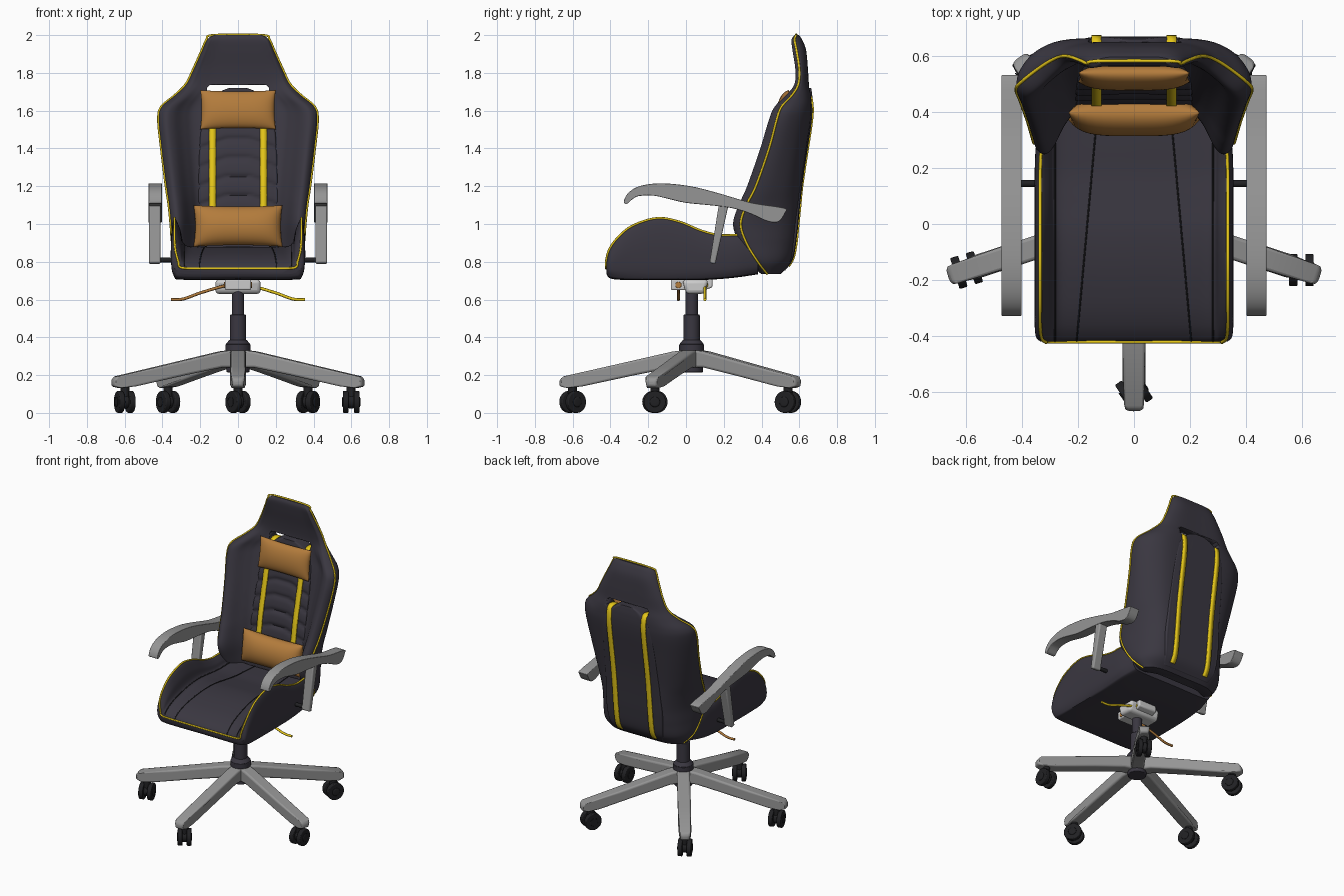
import bpy, bmesh, math
from mathutils import Vector, Matrix

if "Cube" in bpy.data.objects:
    bpy.data.objects.remove(bpy.data.objects["Cube"])

def material(name, rgb):
    m = bpy.data.materials.new(name)
    m.diffuse_color = (*rgb, 1)
    m.use_nodes = True
    m.node_tree.nodes["Principled BSDF"].inputs["Base Color"].default_value = m.diffuse_color
    return m

DARK = material("dark_fabric", (0.042, 0.038, 0.052))
BLACK = material("black_plastic", (0.015, 0.015, 0.017))
YELLOW = material("yellow_trim", (0.8, 0.58, 0.01))
BROWN = material("brown_leather", (0.45, 0.2, 0.045))
GREY = material("grey_metal", (0.3, 0.3, 0.3))

def finish(name, bm, mat, bevel=0, angle=40):
    bmesh.ops.recalc_face_normals(bm, faces=bm.faces)
    me = bpy.data.meshes.new(name)
    bm.to_mesh(me)
    bm.free()
    ob = bpy.data.objects.new(name, me)
    bpy.context.collection.objects.link(ob)
    if mat:
        me.materials.append(mat)
    if bevel:
        b = ob.modifiers.new("bevel", 'BEVEL')
        b.width, b.segments, b.limit_method = bevel, 3, 'ANGLE'
    bpy.ops.object.select_all(action='DESELECT')
    ob.select_set(True)
    bpy.context.view_layer.objects.active = ob
    bpy.ops.object.shade_smooth_by_angle(angle=math.radians(angle))
    return ob

def spline(pts, n=6, closed=False):
    """Catmull-Rom through the points."""
    pts = [Vector(p) for p in pts]
    k, out = len(pts), []
    for i in range(k if closed else k - 1):
        get = (lambda j: pts[j % k]) if closed else (lambda j: pts[max(0, min(k - 1, j))])
        a, b, c, d = (get(i + j) for j in (-1, 0, 1, 2))
        for s in range(n):
            t = s / n
            out.append(0.5 * (2 * b + (c - a) * t + (2 * a - 5 * b + 4 * c - d) * t * t
                              + (3 * b - a - 3 * c + d) * t ** 3))
    return out if closed else out + [pts[-1]]

def loft(halves, n=5, m=6):
    """Smooth skin over mirrored half sections, given centre to centre."""
    rows = [spline(h + [(-p[0], p[1], p[2]) for p in h[-2:0:-1]], n, True) for h in halves]
    cols = [spline(c, m) for c in zip(*rows)]
    bm = bmesh.new()
    grid = [[bm.verts.new(p) for p in r] for r in zip(*cols)]
    for a, b in zip(grid, grid[1:]):
        for i in range(len(a)):
            j = (i + 1) % len(a)
            bm.faces.new((a[i], a[j], b[j], b[i]))
    bm.faces.new(grid[0])
    bm.faces.new(grid[-1])
    return bm

def prism(pts, x0, x1):
    """Extrude a (y, z) outline along x."""
    bm = bmesh.new()
    f = bm.faces.new([bm.verts.new((x0, y, z)) for y, z in pts])
    r = bmesh.ops.extrude_face_region(bm, geom=[f])
    for v in r["geom"]:
        if isinstance(v, bmesh.types.BMVert):
            v.co.x = x1
    return bm

def cyl(bm, r1, r2, depth, loc, axis='Z', seg=32):
    rot = Matrix.Rotation(math.pi / 2, 4, 'Y') if axis == 'X' else Matrix()
    bmesh.ops.create_cone(bm, cap_ends=True, segments=seg, radius1=r1, radius2=r2,
                          depth=depth, matrix=Matrix.Translation(loc) @ rot)

def tube(name, pts, r, mat, n=6):
    cu = bpy.data.curves.new(name, 'CURVE')
    cu.dimensions, cu.bevel_depth, cu.bevel_resolution, cu.use_fill_caps = '3D', r, 2, True
    path = spline(pts, n)
    s = cu.splines.new('POLY')
    s.points.add(len(path) - 1)
    for p, q in zip(s.points, path):
        p.co = (*q, 1)
    cu.materials.append(mat)
    ob = bpy.data.objects.new(name, cu)
    bpy.context.collection.objects.link(ob)

def mirrored(pts):
    return pts + [(-p[0], p[1], p[2]) for p in reversed(pts)]

# Seat: stations of y, half width, bolster height, cushion height, underside
SEAT = [(-.42, .335, .80, .765, .735), (-.405, .35, .86, .785, .715), (-.36, .355, .925, .815, .707),
        (-.28, .355, .99, .845, .705), (-.15, .355, 1.03, .872, .705), (-.03, .355, 1.01, .88, .705),
        (.08, .355, .965, .87, .705), (.18, .355, .94, .86, .71), (.28, .35, .94, .86, .72),
        (.38, .33, .92, .86, .735)]
finish("seat", loft([[(0, y, c), (.19, y, c), (.28, y, c + .01), (.305, y, c + .6 * (h - c)),
                      (w - .02, y, h), (w - .003, y, h - .2 * (h - b)), (w, y, h - .55 * (h - b)),
                      (w - .015, y, b + .02), (w - .07, y, b), (0, y, b)] for y, w, h, c, b in SEAT]), DARK)
tube("seat_piping", mirrored([(w - .019, y - .003, h + .001) for y, w, h, c, b in reversed(SEAT)]
                             + [(.31, -.422, .775), (.27, -.422, .765), (.1, -.422, .764)]), .006, YELLOW)
for s in (1, -1):
    tube("seat_seam", [(s * (.205 - .09 * (y + .42)), y, c + .001) for y, w, h, c, b in SEAT], .003, BLACK)
    tube("bolster_seam", [(s * .283, y, c + .013) for y, w, h, c, b in SEAT], .003, BLACK)

# Backrest: stations of z, half width, bolster tip y, panel y, outer edge y, rear y
BACK = [(.735, .28, .40, .43, .43, .50), (.80, .33, .33, .42, .38, .555), (.90, .347, .28, .42, .32, .575),
        (1.0, .355, .25, .43, .29, .585), (1.1, .365, .28, .45, .32, .595), (1.2, .38, .325, .465, .37, .605),
        (1.4, .405, .395, .51, .44, .635), (1.55, .42, .44, .545, .48, .658), (1.62, .405, .47, .565, .505, .662),
        (1.68, .335, .53, .58, .56, .66), (1.74, .275, .575, .59, .595, .65), (1.82, .235, .58, .585, .60, .645),
        (1.92, .19, .565, .57, .585, .635), (1.975, .165, .56, .565, .575, .615), (2.0, .13, .575, .575, .583, .598)]

def back_at(z, col):
    for a, b in zip(BACK, BACK[1:]):
        if z <= b[0]:
            t = (z - a[0]) / (b[0] - a[0])
            return a[col] + t * (b[col] - a[col])

back = finish("backrest", loft([[(0, p, z), (.5 * w, p, z), (.68 * w, p - .35 * (p - f), z),
                                 (.82 * w, f + .12 * (p - f), z), (.92 * w, f, z), (w, e, z),
                                 (.97 * w, r - .62 * (r - e), z), (.82 * w, r - .22 * (r - e), z),
                                 (.55 * w, r, z), (0, r, z)] for z, w, f, p, e, r in BACK]), DARK)
tube("backrest_piping", mirrored([(w + .002, e, z) for z, w, f, p, e, r in BACK]), .006, YELLOW)

# Slot under the headrest
bm = prism([(-.13, 1.65), (.13, 1.65), (.16, 1.69), (.165, 1.72), (.15, 1.737), (-.15, 1.737),
            (-.165, 1.72), (-.16, 1.69)], -.8, -.4)
bmesh.ops.rotate(bm, verts=bm.verts, matrix=Matrix.Rotation(-math.pi / 2, 3, 'Z'))
for v in bm.verts:
    v.co.y = abs(v.co.y)
cutter = finish("slot_cutter", bm, DARK)
mod = back.modifiers.new("slot", 'BOOLEAN')
mod.operation, mod.object, mod.solver = 'DIFFERENCE', cutter, 'EXACT'
bpy.context.view_layer.objects.active = back
bpy.ops.object.modifier_apply(modifier="slot")
bpy.data.objects.remove(cutter)

# Centre panel with chevron quilting, showing front and rear
PANEL = [(.755, .19), (.82, .21), (.95, .22), (1.1, .215), (1.25, .21), (1.4, .205), (1.52, .195),
         (1.6, .18), (1.66, .145), (1.70, .095), (1.72, .045)]
sections = []
for z, w in PANEL:
    f, r = back_at(z, 3) - .014, back_at(z, 5) + .009
    sections.append([(0, f, z), (.5 * w, f, z), (.88 * w, f + .003, z), (w, f + .02, z), (w, r - .02, z),
                     (.88 * w, r - .002, z), (.5 * w, r, z), (0, r, z)])
bm = loft(sections, 6, 12)
for v in bm.verts:
    z = v.co.z + .35 * max(0, abs(v.co.x) - .06)
    if 1.05 < z < 1.55 and v.co.y < back_at(v.co.z, 3) + .004:
        v.co.y += .014 * (1 - abs(math.sin(math.pi * (z - 1.05) / .1))) ** 2 - .004
finish("centre_panel", bm, DARK, angle=60)

# Yellow straps looping over the centre panel
path = [(0, back_at(z, 3) - .019, z) for z in (.9, 1.0, 1.1, 1.2, 1.3, 1.4, 1.5, 1.6)]
path += [(0, .572, 1.665), (0, .615, 1.688), (0, .66, 1.675)]
path += [(0, back_at(z, 5) + .011, z) for z in (1.6, 1.5, 1.4, 1.2, 1.1, 1.0, .9, .82, .775)]
for s in (1, -1):
    bm = bmesh.new()
    rows = [[bm.verts.new((s * .135 + d, p.y, p.z)) for d in (-.018, .018)] for p in spline(path, 4)]
    for a, b in zip(rows, rows[1:]):
        bm.faces.new((a[0], a[1], b[1], b[0]))
    ob = finish("strap", bm, YELLOW)
    sol = ob.modifiers.new("thickness", 'SOLIDIFY')
    sol.thickness, sol.offset = .01, 0

# Pillows
def pillow(name, w, h, t, loc, tilt):
    bm = bmesh.new()
    n = 20
    for side in (-1, 1):
        g = []
        for i in range(n + 1):
            u = -math.cos(math.pi * i / n)
            g.append([])
            for j in range(n + 1):
                v = -math.cos(math.pi * j / n)
                d = ((1 - u ** 4) * (1 - v ** 2)) ** .5
                g[-1].append(bm.verts.new((w * u * (.96 + .04 * v * v), side * t * d, h * v * (.93 + .07 * u * u))))
        for i in range(n):
            for j in range(n):
                bm.faces.new((g[i][j], g[i + 1][j], g[i + 1][j + 1], g[i][j + 1]))
    bmesh.ops.remove_doubles(bm, verts=bm.verts, dist=.0005)
    ob = finish(name, bm, BROWN, angle=80)
    ob.location, ob.rotation_euler.x = loc, -tilt

pillow("lumbar_pillow", .235, .11, .07, (0, .385, .99), .12)
pillow("head_pillow", .2, .105, .045, (0, .525, 1.605), .15)

# Armrests with posts and rods
ARM = [(-.33, 1.115), (-.31, 1.16), (-.26, 1.195), (-.18, 1.213), (-.08, 1.213), (.05, 1.195), (.2, 1.155), (.35, 1.112),
       (.52, 1.085), (.525, 1.06), (.5, 1.02), (.47, 1.008), (.42, 1.018), (.34, 1.055), (.24, 1.085), (.12, 1.1),
       (0, 1.112), (-.08, 1.13), (-.17, 1.15), (-.25, 1.148), (-.285, 1.13), (-.31, 1.108)]
for s in (1, -1):
    finish("armrest", prism([tuple(p) for p in spline([(0, *p) for p in ARM], 3, True) for p in [p.yz]],
                            s * .403, s * .474), GREY, .012)
    finish("arm_post", prism([(.175, 1.11), (.225, 1.1), (.155, .787), (.125, .795)], s * .41, s * .472), GREY, .008)
    bm = bmesh.new()
    cyl(bm, .013, .013, .12, (s * .37, .145, .81), 'X', 16)
    finish("arm_rod", bm, BLACK)

# Tilt mechanism and levers
finish("tilt_mechanism", prism([(-.08, .71), (.14, .71), (.14, .665), (.1, .65), (-.08, .65)], -.07, .07), None, .008)
finish("mount_plate", prism([(-.02, .705), (.12, .705), (.1, .63), (0, .63)], -.12, .12), None, .02)
for s, y, m in ((-1, -.04, BROWN), (1, .1, YELLOW)):
    tube("lever", [(0, y, .68), (s * .08, y, .67), (s * .2, y, .635), (s * .29, y, .603), (s * .355, y, .6)], .008, m)
    bm = bmesh.new()
    cyl(bm, .017, .017, .15, (0, y, .677), 'X', 20)
    finish("lever_collar", bm, m, .004)

# Gas column and hub
CY = .03
bm = bmesh.new()
cyl(bm, .033, .033, .2, (0, CY, .6))
cyl(bm, .043, .043, .2, (0, CY, .42))
cyl(bm, .05, .062, .04, (0, CY, .32))
cyl(bm, .066, .066, .035, (0, CY, .345))
cyl(bm, .066, .045, .025, (0, CY, .375))
cyl(bm, .06, .06, .11, (0, CY, .27))
finish("gas_column", bm, DARK, .004)

# Five star legs with twin wheel casters
LEG = [(-.02, .335), (-.1, .325), (-.45, .245), (-.68, .193), (-.7, .175), (-.7, .14), (-.66, .132),
       (-.58, .14), (-.3, .2), (-.1, .24), (-.02, .24)]
for k in range(5):
    a = k * math.tau / 5
    bm = prism(LEG, -.042, .042)
    for v in bm.verts:
        v.co.x *= .6 if v.co.y < -.69 else 1
    leg = finish("base_leg", bm, GREY, .012)
    leg.location, leg.rotation_euler.z = (0, CY, 0), a
    bm = bmesh.new()
    for s in (1, -1):
        cyl(bm, .058, .058, .03, (s * .029, 0, .058), 'X')
        cyl(bm, .03, .022, .006, (s * .046, 0, .058), 'X', 20)
    cyl(bm, .036, .036, .03, (0, 0, .06), 'X', 20)
    cyl(bm, .024, .024, .075, (0, 0, .115), 'Z', 20)
    caster = finish("caster", bm, BLACK, .008)
    caster.location = (.63 * math.sin(a), CY - .63 * math.cos(a), 0)
    caster.rotation_euler.z = (.6, 0, -.5, .5, .3)[k]
